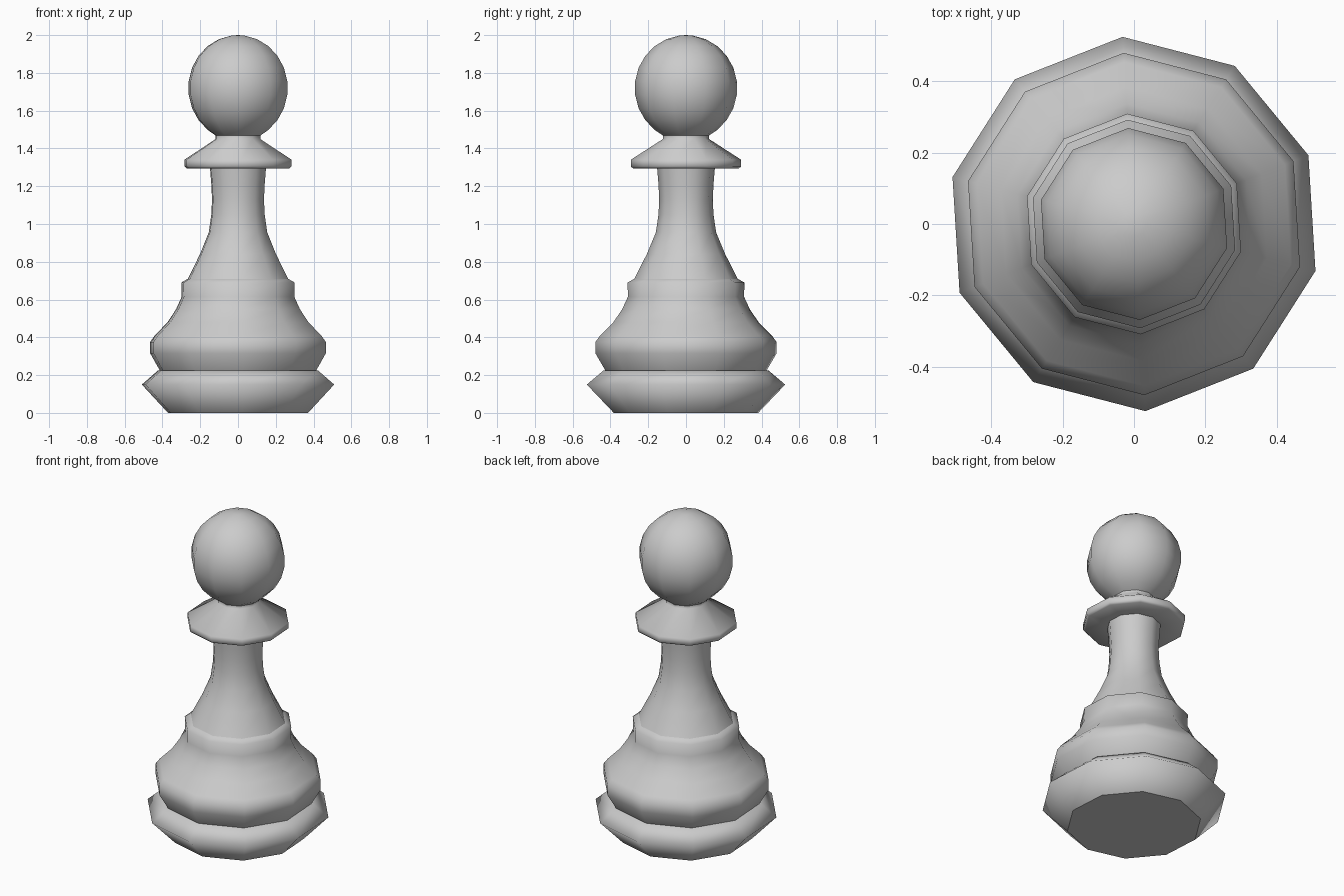
import bpy, bmesh, math

if "Cube" in bpy.data.objects:
    bpy.data.objects.remove(bpy.data.objects["Cube"])

SIDES = 10
TURN = math.radians(21.5)


def lathe(name, profile, cap_bottom=False, pole=None, angle=180):
    """Spin an (r, z) profile, bottom to top, into a ten-sided shell."""
    bm = bmesh.new()
    rings = []
    for r, z in profile:
        rings.append([bm.verts.new((r * math.cos(TURN + math.tau * i / SIDES),
                                    r * math.sin(TURN + math.tau * i / SIDES), z))
                      for i in range(SIDES)])
    for a, b in zip(rings, rings[1:]):
        for i in range(SIDES):
            j = (i + 1) % SIDES
            bm.faces.new((a[i], a[j], b[j], b[i]))
    if pole is not None:
        tip = bm.verts.new((0, 0, pole))
        for i in range(SIDES):
            bm.faces.new((rings[-1][i], rings[-1][(i + 1) % SIDES], tip))
    for f in bm.faces:
        f.smooth = True
    for e in bm.edges:
        if len(e.link_faces) == 2 and e.calc_face_angle() > math.radians(angle):
            e.smooth = False
    if cap_bottom:
        cap = bm.faces.new(rings[0][::-1])
        for e in cap.edges:
            e.smooth = False
    mesh = bpy.data.meshes.new(name)
    bm.to_mesh(mesh)
    bm.free()
    obj = bpy.data.objects.new(name, mesh)
    bpy.context.collection.objects.link(obj)
    return obj


# Flared foot
lathe("foot", [(0.383, 0), (0.526, 0.15), (0.437, 0.225), (0.428, 0.225)], cap_bottom=True)

# Bulging body with stepped collar
lathe("body", [(0.428, 0.225), (0.48, 0.315), (0.481, 0.375), (0.455, 0.41), (0.385, 0.48),
               (0.338, 0.55), (0.308, 0.615), (0.31, 0.69), (0.274, 0.71)])

# Tapered neck
lathe("neck", [(0.274, 0.71), (0.208, 0.84), (0.16, 0.955), (0.146, 1.05),
               (0.142, 1.13), (0.146, 1.21), (0.153, 1.295)])

# Sharp-edged disc under the head
lathe("disc", [(0.153, 1.295), (0.282, 1.295), (0.293, 1.305), (0.293, 1.34),
               (0.122, 1.45), (0.122, 1.468)], angle=30)

# Ball head, slightly taller than wide
head = [(0.122, 1.468)]
for deg in [d * 15 - 52.5 for d in range(10)]:
    t = math.radians(deg)
    head.append((0.272 * math.cos(t), 1.72 + 0.28 * math.sin(t)))
lathe("head", head, pole=2.0)
